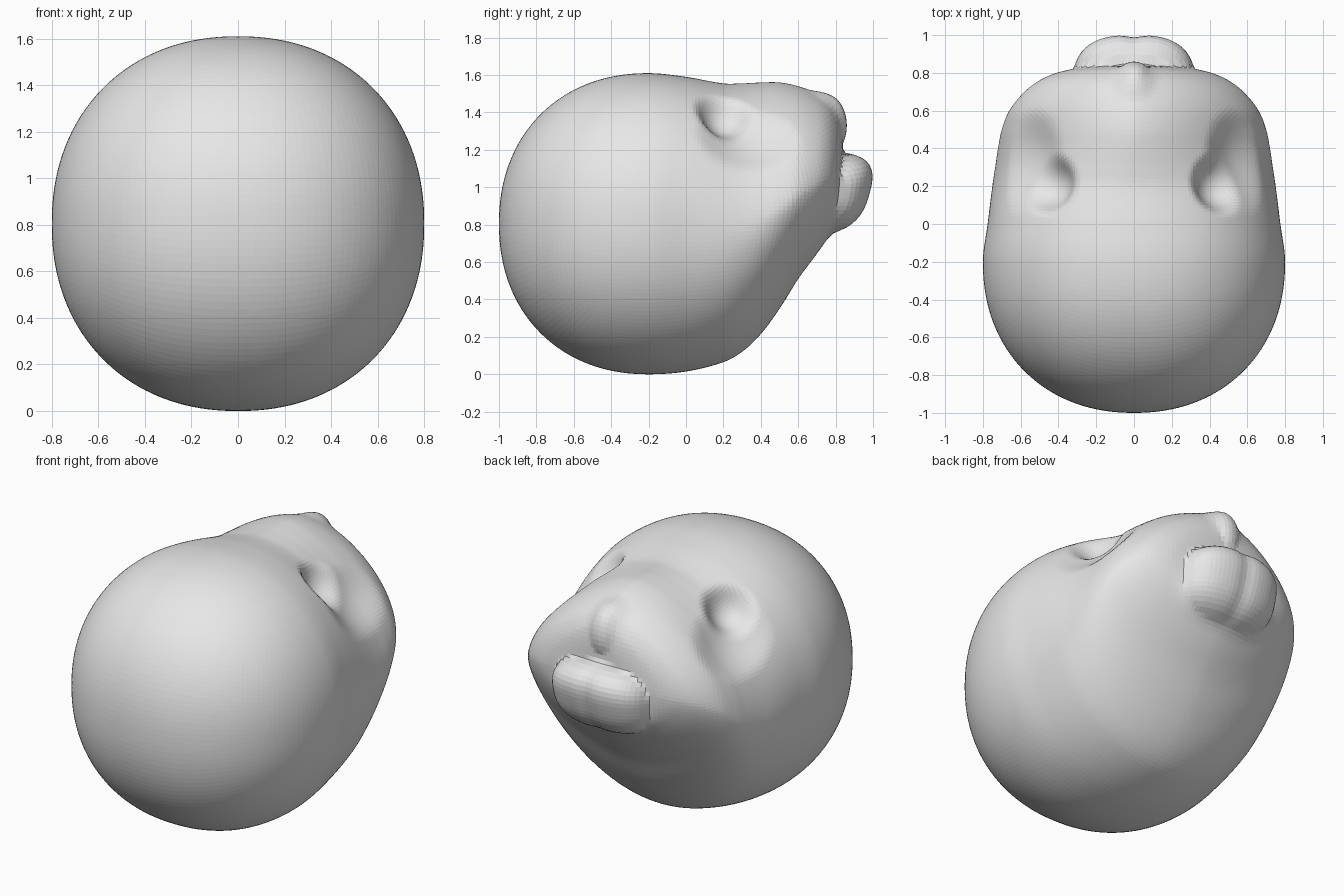
import bpy, bmesh, math
from mathutils import Vector

if "Cube" in bpy.data.objects:
    bpy.data.objects.remove(bpy.data.objects["Cube"])

# Lengthwise outline from skull middle to face: y, half width, bottom z, top z
OUTLINE = [(-0.2, .80, .00, 1.61), (0, .775, .015, 1.59), (.2, .75, .065, 1.555),
           (.3, .735, .12, 1.555), (.4, .72, .215, 1.56), (.5, .70, .35, 1.56),
           (.6, .66, .51, 1.54), (.7, .58, .645, 1.50), (.76, .50, .73, 1.46),
           (.80, .41, .79, 1.41), (.82, .32, .85, 1.37), (.835, .18, .95, 1.30),
           (.84, .02, 1.1, 1.2)]
N = 2.15


def slope(i, k):
    if i == 0:
        return 0.0
    a, b = OUTLINE[max(i - 1, 0)], OUTLINE[min(i + 1, len(OUTLINE) - 1)]
    return (b[k] - a[k]) / (b[0] - a[0])


def section(y):
    for i in range(len(OUTLINE) - 1):
        a, b = OUTLINE[i], OUTLINE[i + 1]
        if y <= b[0]:
            d = b[0] - a[0]
            t = (y - a[0]) / d
            t2, t3 = t * t, t * t * t
            return [(2*t3 - 3*t2 + 1) * a[k] + (t3 - 2*t2 + t) * d * slope(i, k)
                    + (3*t2 - 2*t3) * b[k] + (t3 - t2) * d * slope(i + 1, k)
                    for k in (1, 2, 3)]


LUT = [section(-0.2 + 1.04 * i / 4000) for i in range(4001)]


def blob(x, y, z, c, s, n=2.0):
    v = (abs((x - c[0]) / s[0]) ** n + abs((y - c[1]) / s[1]) ** n
         + abs((z - c[2]) / s[2]) ** n) ** (1 / n)
    return (v - 1) * min(s)


def smin(a, b, k):
    h = max(k - abs(a - b), 0) / k
    return min(a, b) - h * h * k / 4


def field(x, y, z):
    x = abs(x)
    # Skull and muzzle; the muzzle section narrows toward top and bottom
    if y < -0.2:
        return blob(x, y, z, (0, -.2, .805), (.8, .8, .805), N)
    if y >= .84:
        f = 1
    else:
        w, zb, zt = LUT[int((y + .2) / 1.04 * 4000)]
        w = max(w, .01)
        t = min(max((y + .1) / .7, 0), 1)
        t = t * t * (3 - 2 * t)
        zc = (zt + zb) / 2 - .07 * t * (zt - zb)
        dz = z - zc
        h = max(zt - zc if dz > 0 else zc - zb, .01)
        n = N - t * (.55 if dz > 0 else .40)
        f = .4 * (((x / w) ** n + abs(dz / h) ** n) ** (1 / n) - 1)
    if y > .4:
        # Nose
        f = smin(f, blob(x, y, z, (0, .74, 1.33), (.11, .12, .17)), .05)
        # Lips, leaning forward with a small dip in the middle
        ym = y - .28 * (z - 1.05) + .012 * math.exp(-(x / .05) ** 2)
        f = smin(f, blob(x, ym, z, (0, .75, .965), (.325, .258, .22), 2.7), .05)
    if -.1 < y < .8 and z > .9:
        # Eye hollow and the flattened lid area outside it
        f = -smin(-f, blob(x, y, z, (.70, .37, 1.38), (.24, .25, .23)), .10)
        f = -smin(-f, blob(x, y, z, (.45, .21, 1.40), (.11, .11, .12)), .08)
    return f


# Head: a cube sphere pushed out to the surface
C = Vector((0, .1, .9))
bm = bmesh.new()
bmesh.ops.create_cube(bm, size=2)
bmesh.ops.subdivide_edges(bm, edges=bm.edges[:], cuts=51, use_grid_fill=True)
for v in bm.verts:
    d = Vector([math.tan(c * math.pi / 4) for c in v.co]).normalized()
    lo, hi = 0.0, 1.6
    for _ in range(16):
        m = (lo + hi) / 2
        if field(*(C + d * m)) < 0:
            lo = m
        else:
            hi = m
    v.co = C + d * lo
bmesh.ops.recalc_face_normals(bm, faces=bm.faces[:])
# Sit on the ground
low = min(v.co.z for v in bm.verts)
for v in bm.verts:
    v.co.z -= low
mesh = bpy.data.meshes.new("head")
bm.to_mesh(mesh)
bm.free()
head = bpy.data.objects.new("head", mesh)
bpy.context.collection.objects.link(head)

grey = bpy.data.materials.new("light grey")
grey.diffuse_color = (.8, .8, .8, 1)
grey.use_nodes = True
grey.node_tree.nodes["Principled BSDF"].inputs["Base Color"].default_value = grey.diffuse_color
mesh.materials.append(grey)
